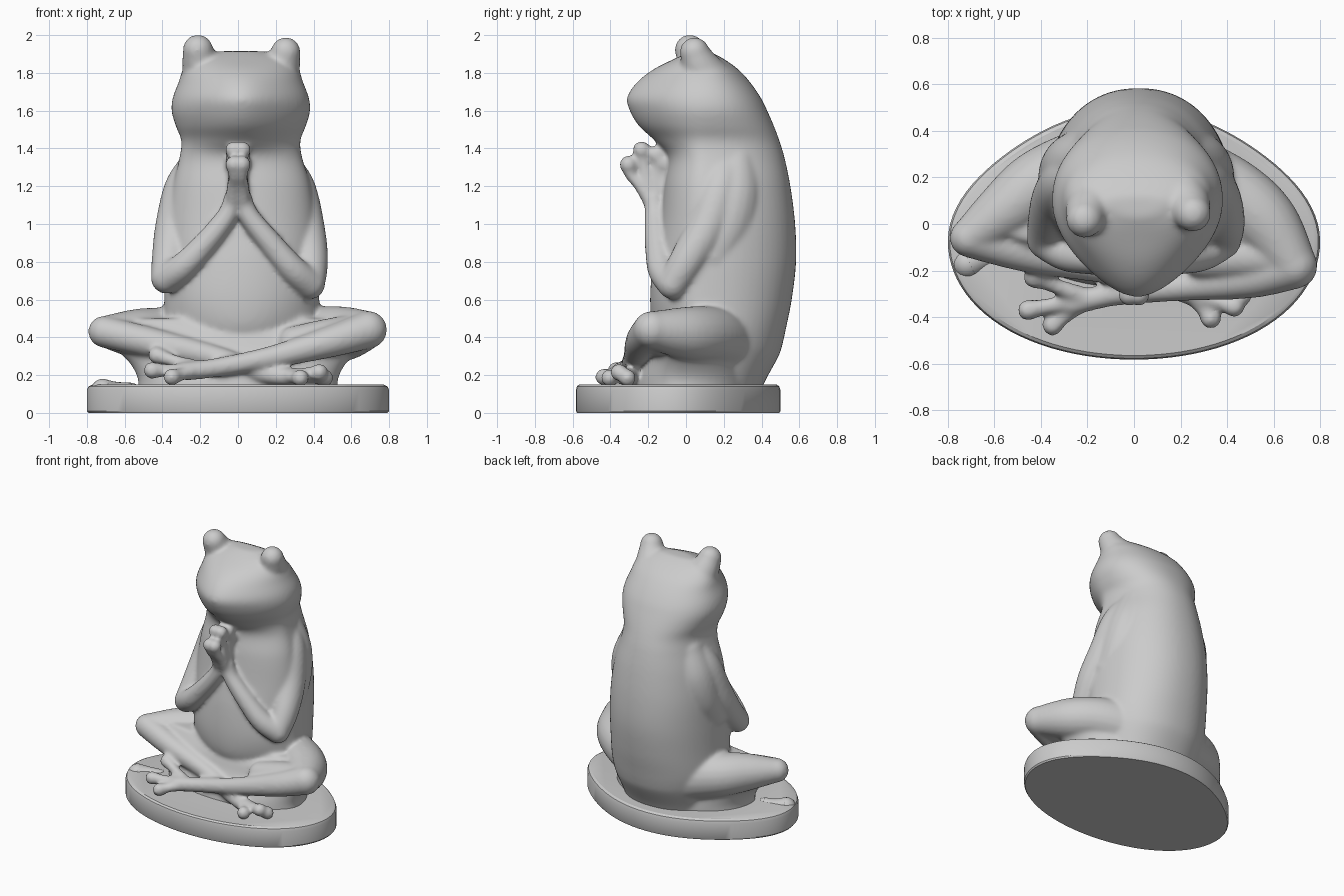
import bpy, bmesh, math
from mathutils import Vector, Matrix


def spline(rows, steps):
    """Catmull-Rom resampling of tuples of any length."""
    out = []
    n = len(rows)
    for i in range(n - 1):
        quad = [rows[max(i - 1, 0)], rows[i], rows[i + 1], rows[min(i + 2, n - 1)]]
        for k in range(steps):
            t = k / steps
            out.append(tuple(0.5 * (2 * b + (c - a) * t + (2 * a - 5 * b + 4 * c - d) * t * t
                                    + (3 * b - a - 3 * c + d) * t ** 3)
                             for a, b, c, d in zip(*quad)))
    out.append(tuple(rows[-1]))
    return out


def skin(bm, rings):
    """Bridge rings of points into a closed, capped shell."""
    loops = [[bm.verts.new(p) for p in ring] for ring in rings]
    n = len(loops[0])
    faces = [bm.faces.new((a[i], a[(i + 1) % n], b[(i + 1) % n], b[i]))
             for a, b in zip(loops, loops[1:]) for i in range(n)]
    faces += [bm.faces.new(loops[0][::-1]), bm.faces.new(loops[-1])]
    bmesh.ops.recalc_face_normals(bm, faces=faces)


def loft(bm, sections, cy, back_pow=1.0, steps=6, n=64):
    """Egg-shaped level sections: z, centre x, half width, front y, back y, front taper."""
    rings = []
    for z, cx, rx, front, back, taper in spline(sections, steps):
        ring = []
        for i in range(n):
            a = 2 * math.pi * i / n
            c, s = math.cos(a), math.sin(a)
            if s < 0:
                x, y = rx * c * (1 - taper * s * s), s * (cy - front)
            else:
                x = rx * math.copysign(abs(c) ** back_pow, c)
                y = s ** back_pow * (back - cy)
            ring.append((cx + x, cy + y, z))
        rings.append(ring)
    skin(bm, rings)


def tube(bm, pts, steps=8, n=20):
    """Round limb through x, y, z, radius points, with ball ends."""
    path = spline(pts, steps)
    pos = [Vector(p[:3]) for p in path]
    rings = []
    u = Vector((0.31, 0.17, 0.93)).cross(pos[1] - pos[0])
    for i, p in enumerate(pos):
        d = (pos[min(i + 1, len(pos) - 1)] - pos[max(i - 1, 0)]).normalized()
        u = (u - d * u.dot(d)).normalized()
        v = d.cross(u)
        r = path[i][3]
        rings.append([p + r * (u * math.cos(2 * math.pi * k / n) + v * math.sin(2 * math.pi * k / n))
                      for k in range(n)])
    skin(bm, rings)
    for e in (0, -1):
        bmesh.ops.create_uvsphere(bm, u_segments=20, v_segments=12, radius=path[e][3],
                                  matrix=Matrix.Translation(pos[e]))


def make_object(bm, name):
    me = bpy.data.meshes.new(name)
    bm.to_mesh(me)
    bm.free()
    ob = bpy.data.objects.new(name, me)
    bpy.context.collection.objects.link(ob)
    return ob


frog = bmesh.new()

# torso and head in one profile
loft(frog, [
    (0.10, 0.02, 0.34, -0.02, 0.39, 0),
    (0.18, 0.02, 0.36, -0.02, 0.425, 0),
    (0.30, 0.02, 0.39, -0.06, 0.49, 0.3),
    (0.36, 0.02, 0.405, -0.12, 0.51, 0.35),
    (0.45, 0.02, 0.415, -0.175, 0.53, 0.2),
    (0.60, 0.02, 0.41, -0.19, 0.56, 0),
    (0.80, 0.02, 0.405, -0.175, 0.583, 0),
    (1.00, 0.02, 0.395, -0.14, 0.578, 0),
    (1.20, 0.02, 0.365, -0.115, 0.553, 0),
    (1.35, 0.015, 0.325, -0.095, 0.522, 0.1),
    (1.44, 0.015, 0.315, -0.165, 0.495, 0.25),
    (1.52, 0.015, 0.345, -0.25, 0.465, 0.3),
    (1.60, 0.015, 0.367, -0.298, 0.43, 0.33),
    (1.67, 0.015, 0.36, -0.312, 0.395, 0.33),
    (1.75, 0.015, 0.33, -0.26, 0.34, 0.3),
    (1.82, 0.015, 0.305, -0.17, 0.275, 0.2),
    (1.88, 0.015, 0.25, -0.05, 0.19, 0),
    (1.915, 0.015, 0.12, 0.03, 0.12, 0)], cy=0.1, back_pow=0.92)

# eyes
tube(frog, [(-0.17, 0.10, 1.76, 0.125), (-0.20, 0.05, 1.86, 0.098), (-0.212, 0.02, 1.922, 0.081)])
tube(frog, [(0.20, 0.12, 1.76, 0.125), (0.235, 0.07, 1.85, 0.098), (0.253, 0.045, 1.91, 0.079)])

# shoulders, arms and praying hands
for s, drop in ((-1, 0), (1, 0.03)):
    ox = 0.01 * (s + 1)
    elbow = (s * 0.38, -0.07, 0.712 - drop)
    tube(frog, [(s * 0.19 + ox, 0.26, 1.32, 0.12), (s * 0.235 + ox, 0.25, 1.15, 0.15),
                (s * 0.265 + ox, 0.21, 0.98, 0.148), (s * 0.30 + ox, 0.14, 0.83, 0.115)])
    tube(frog, [(s * 0.21 + ox, 0.22, 1.31, 0.10), (s * 0.275 + ox, 0.18, 1.18, 0.118),
                (s * 0.33 + ox, 0.11, 0.98, 0.11), (s * 0.362 + ox, 0.01, 0.81, 0.096),
                (*elbow, 0.082)])
    tube(frog, [(*elbow, 0.082), (s * 0.29, -0.13, 0.775 - drop / 2, 0.074),
                (s * 0.17, -0.155, 0.90, 0.064), (s * 0.06, -0.165, 1.04, 0.055),
                (s * 0.03, -0.17, 1.13, 0.048)])
    for y, z in ((-0.305, 1.315), (-0.235, 1.392), (-0.155, 1.365), (-0.12, 1.32)):
        tube(frog, [(s * 0.032, -0.17, 1.08, 0.04), (s * 0.022, y * 0.5 - 0.085, 1.2, 0.036),
                    (s * 0.02, y * 0.9 - 0.015, z - 0.06, 0.031), (s * 0.022, y, z, 0.048)])

# crossed legs: thigh then shin
tube(frog, [(0.20, 0.22, 0.38, 0.18), (0.42, 0.13, 0.41, 0.155), (0.57, 0.00, 0.42, 0.143),
            (0.69, -0.18, 0.44, 0.10)])
tube(frog, [(0.69, -0.18, 0.44, 0.10), (0.50, -0.235, 0.38, 0.085), (0.2, -0.27, 0.30, 0.062),
            (-0.08, -0.30, 0.245, 0.052), (-0.27, -0.345, 0.22, 0.05)])
tube(frog, [(-0.20, 0.24, 0.38, 0.18), (-0.40, 0.17, 0.405, 0.155), (-0.55, 0.06, 0.42, 0.13),
            (-0.71, -0.06, 0.43, 0.084)])
tube(frog, [(-0.71, -0.06, 0.43, 0.084), (-0.45, -0.13, 0.37, 0.08), (-0.1, -0.20, 0.29, 0.06),
            (0.13, -0.26, 0.21, 0.052), (0.29, -0.32, 0.19, 0.047)])

# feet with toes
for ankle, toes in (((-0.2, -0.32, 0.23), ((-0.43, -0.23, 0.305), (-0.455, -0.37, 0.225), (-0.35, -0.435, 0.19))),
                    ((0.25, -0.30, 0.195), ((0.43, -0.355, 0.215), (0.46, -0.31, 0.185), (0.33, -0.405, 0.185)))):
    for toe in toes:
        mid = [a + (b - a) * 0.65 for a, b in zip(ankle, toe)]
        tube(frog, [(*ankle, 0.046), (*mid, 0.034), (*toe, 0.047)])

# solid lap flaring up to the legs, plus a fill inside the bent right knee
loft(frog, [(0.10, 0, 0.53, -0.28, 0.36, 0), (0.18, 0, 0.53, -0.27, 0.36, 0),
            (0.26, 0, 0.57, -0.23, 0.34, 0), (0.34, 0, 0.64, -0.19, 0.30, 0),
            (0.42, 0, 0.64, -0.16, 0.25, 0), (0.50, 0, 0.54, -0.10, 0.22, 0)], cy=-0.03)
tube(frog, [(0.62, -0.14, 0.42, 0.10), (0.48, -0.14, 0.40, 0.10), (0.30, -0.15, 0.37, 0.09)])

# fuse the parts into one soft sculpted surface
body = make_object(frog, "frog_body")
fuse = body.modifiers.new("fuse", 'REMESH')
fuse.mode = 'VOXEL'
fuse.voxel_size = 0.012
fuse.use_smooth_shade = True
soft = body.modifiers.new("soften", 'SMOOTH')
soft.factor = 0.5
soft.iterations = 14

# oval plinth with rounded rims, flatter behind than in front
base = bmesh.new()
rings = []
for z, k in ((0, 0.99), (0.01, 1), (0.12, 1), (0.14, 0.99), (0.15, 0.965)):
    ring = []
    for i in range(96):
        a = 2 * math.pi * i / 96
        c, s = math.cos(a), math.sin(a)
        pinch = 1 - (0.05 if s > 0 else -0.01) * math.sin(2 * a) ** 2
        ring.append((0.8 * k * c * pinch, -0.075 + k * s * pinch * (0.575 if s > 0 else 0.508), z))
    rings.append(ring)
skin(base, rings)
plinth = make_object(base, "plinth")
bpy.context.view_layer.objects.active = plinth
plinth.select_set(True)
bpy.ops.object.shade_smooth_by_angle(angle=math.radians(32))

# small lump on the plinth rim
lump = bmesh.new()
tube(lump, [(-0.715, -0.17, 0.115, 0.065), (-0.65, -0.14, 0.105, 0.06), (-0.57, -0.12, 0.105, 0.055)])
for f in lump.faces:
    f.smooth = True
make_object(lump, "plinth_lump")
